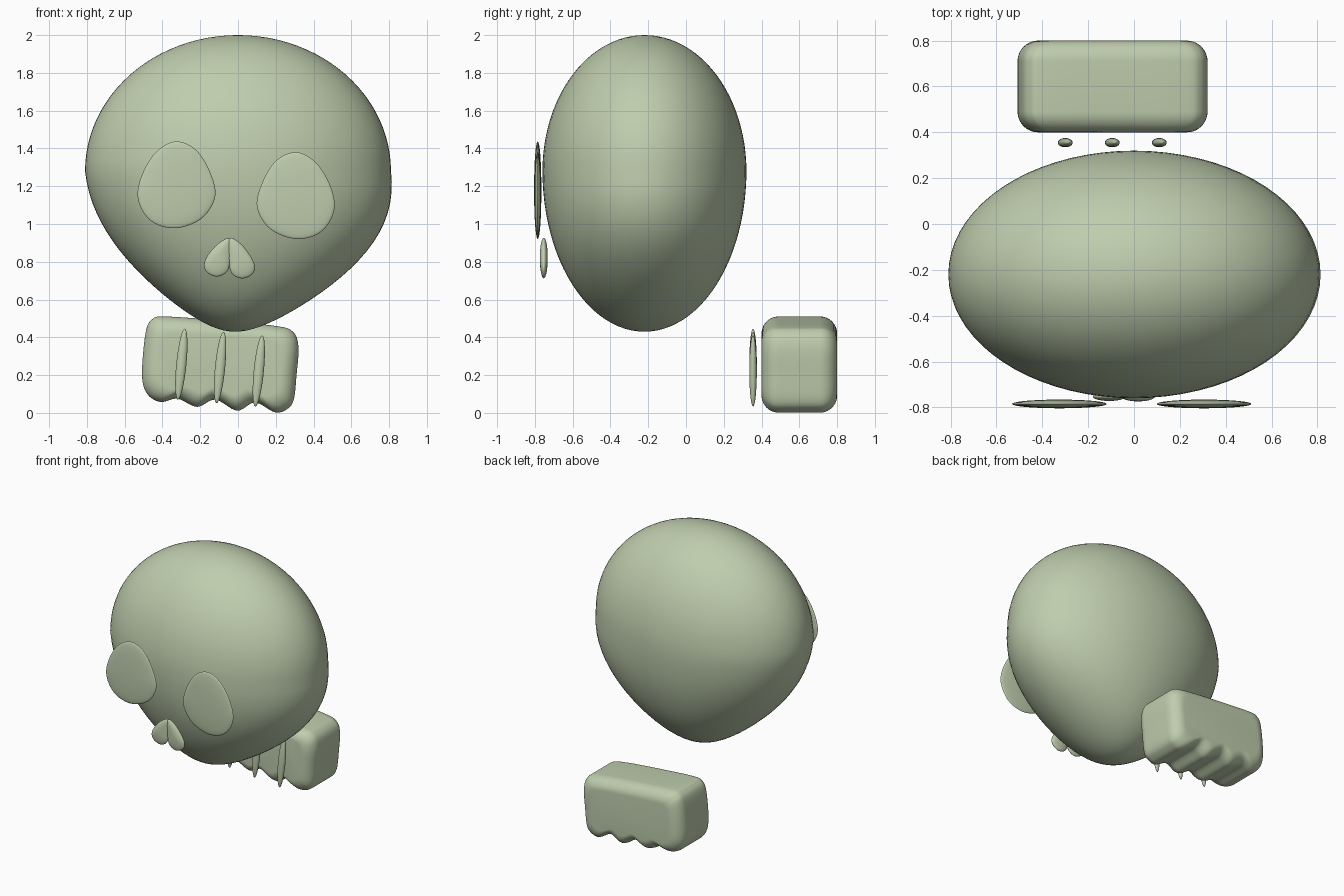
import bpy, bmesh, math
from mathutils import Vector

if "Cube" in bpy.data.objects:
    bpy.data.objects.remove(bpy.data.objects["Cube"])

COLOUR = (0.52, 0.61, 0.42, 1)
bone = bpy.data.materials.new("pale_sage")
bone.use_nodes = True
bone.diffuse_color = COLOUR
bone.node_tree.nodes["Principled BSDF"].inputs["Base Color"].default_value = COLOUR


def finish(name, bm, angle=50):
    """Turn a bmesh into a smooth-shaded object."""
    bmesh.ops.remove_doubles(bm, verts=bm.verts, dist=0.0002)
    bmesh.ops.recalc_face_normals(bm, faces=bm.faces)
    mesh = bpy.data.meshes.new(name)
    bm.to_mesh(mesh)
    bm.free()
    obj = bpy.data.objects.new(name, mesh)
    bpy.context.collection.objects.link(obj)
    mesh.materials.append(bone)
    bpy.ops.object.select_all(action="DESELECT")
    obj.select_set(True)
    bpy.context.view_layer.objects.active = obj
    bpy.ops.object.shade_smooth_by_angle(angle=math.radians(angle))
    return obj


def smooth_loop(points, steps=8):
    """Closed Catmull-Rom curve through a few points."""
    pts = [Vector(p) for p in points]
    n, loop = len(pts), []
    for i in range(n):
        a, b, c, d = (pts[(i + k) % n] for k in (-1, 0, 1, 2))
        for s in range(steps):
            t = s / steps
            loop.append(0.5 * (2 * b + (c - a) * t + (2 * a - 5 * b + 4 * c - d) * t ** 2
                               + (3 * b - a - 3 * c + d) * t ** 3))
    return loop


def pillow(name, loop, y, half, radius, rows=10):
    """Extrude an x-z outline along y, rounding both ends over the radius."""
    lo = [min(p[k] for p in loop) for k in (0, 1)]
    hi = [max(p[k] for p in loop) for k in (0, 1)]
    mid = [(a + b) / 2 for a, b in zip(lo, hi)]
    size = [(b - a) / 2 for a, b in zip(lo, hi)]
    depth = min(radius, half)
    bm, rings = bmesh.new(), []
    for side in (-1, 1):
        for r in range(rows + 1):
            a = math.pi / 2 * (r / rows if side > 0 else 1 - r / rows)
            scale = [1 - min(radius / s, 1) * (1 - math.cos(a)) for s in size]
            yy = y + side * (half - depth + depth * math.sin(a))
            rings.append([bm.verts.new((mid[0] + (p[0] - mid[0]) * scale[0], yy,
                                        mid[1] + (p[1] - mid[1]) * scale[1])) for p in loop])
    n = len(loop)
    for p, q in zip(rings, rings[1:]):
        for i in range(n):
            j = (i + 1) % n
            bm.faces.new((p[i], p[j], q[j], q[i]))
    if radius < min(size):
        bm.faces.new(rings[0])
        bm.faces.new(rings[-1])
    return finish(name, bm)


# Skull: ellipsoid whose lower half narrows to a chin
bm = bmesh.new()
bmesh.ops.create_uvsphere(bm, u_segments=72, v_segments=48, radius=1)
for v in bm.verts:
    x, y, z = v.co
    t = max(-z, 0)
    x *= 0.81 * (1 - 0.4 * t ** 2.5)
    x += 0.03 * math.sin(math.pi * t) - 0.015 * t ** 4
    v.co = (x, -0.22 + 0.54 * y, 1.28 + z * (0.72 if z > 0 else 0.85))
finish("skull", bm, 180)

# Eye sockets: thin lens-shaped eggs, mirrored and a little lower on the left
eye = [(-.33, 1.437), (-.43, 1.385), (-.50, 1.28), (-.532, 1.16), (-.50, 1.06),
       (-.425, .995), (-.31, .98), (-.185, 1.035), (-.12, 1.15), (-.15, 1.28), (-.225, 1.395)]
pillow("right_eye_socket", smooth_loop(eye), -0.785, 0.019, 1)
pillow("left_eye_socket", smooth_loop([(-x - .02, z - .057) for x, z in eye]), -0.785, 0.019, 1)

# Nose: two overlapping teardrops
nostril = [(-.04, .92), (-.10, .90), (-.16, .835), (-.18, .78), (-.16, .74),
           (-.11, .722), (-.06, .745), (-.043, .80)]
pillow("right_nostril", smooth_loop(nostril), -0.752, 0.02, 1)
pillow("left_nostril", smooth_loop([(-x - .09, z - .01 * (z < .9)) for x, z in nostril]),
       -0.753, 0.021, 1)

# Teeth: rounded block with a wavy lower edge
teeth = [(-.49, .42), (-.455, .495), (-.38, .51), (-.10, .49), (.20, .46), (.29, .43),
         (.32, .35), (.31, .20), (.295, .07), (.26, .02), (.196, .003), (.09, .055),
         (-.005, .012), (-.12, .07), (-.217, .032), (-.32, .075), (-.41, .058),
         (-.48, .10), (-.508, .20)]
pillow("teeth_block", smooth_loop(teeth), 0.60, 0.20, 0.09)

# Gaps between the teeth: slender leaning spindles
for name, x, z in (("right", -.30, .258), ("middle", -.095, .24), ("left", .11, .222)):
    ring = [2 * math.pi * i / 40 for i in range(40)]
    loop = [Vector((x + .027 * math.cos(a) + .018 * math.sin(a), z + .188 * math.sin(a)))
            for a in ring]
    pillow(name + "_tooth_gap", loop, 0.355, 0.02, 1)
